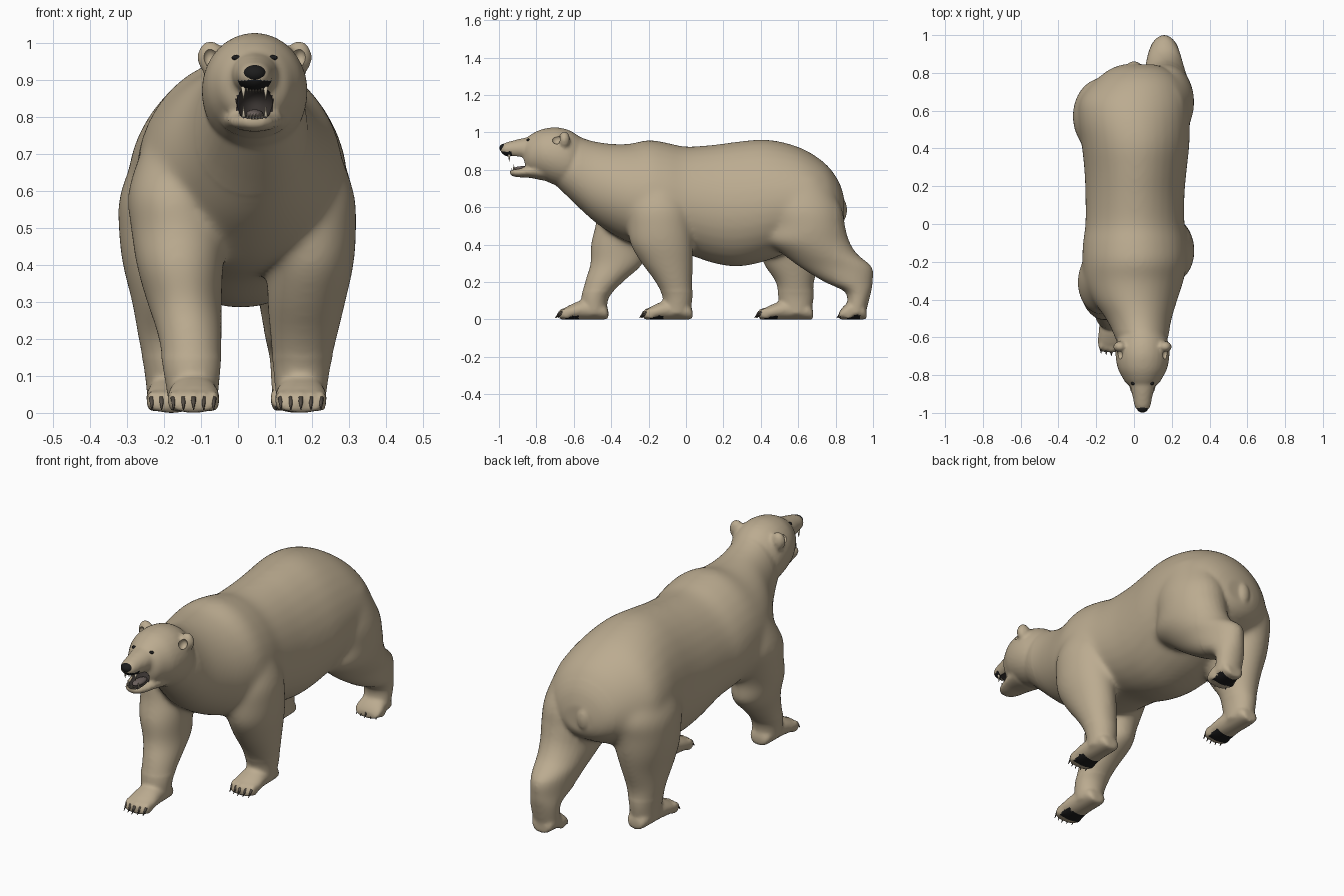
import bpy, bmesh, math
from mathutils import Matrix, Vector
from mathutils.bvhtree import BVHTree

if "Cube" in bpy.data.objects:
    bpy.data.objects.remove(bpy.data.objects["Cube"])

HEAD_X = 0.045


def material(name, color):
    mat = bpy.data.materials.new(name)
    mat.use_nodes = True
    mat.diffuse_color = (*color, 1)
    bsdf = mat.node_tree.nodes["Principled BSDF"]
    bsdf.inputs["Base Color"].default_value = (*color, 1)
    bsdf.inputs["Roughness"].default_value = 0.8
    return mat


fur = material("tan fur", (0.5, 0.41, 0.28))
black = material("black skin", (0.012, 0.012, 0.012))
mouth = material("dark mouth", (0.04, 0.033, 0.03))
tongue_mat = material("grey tongue", (0.15, 0.12, 0.11))
ivory = material("ivory teeth", (0.55, 0.48, 0.36))
horn = material("dark claw", (0.09, 0.075, 0.06))


def smooth_rows(rows, steps=4):
    """Spline through the section rows."""
    out = []
    for i in range(len(rows) - 1):
        quad = (rows[max(i - 1, 0)], rows[i], rows[i + 1], rows[min(i + 2, len(rows) - 1)])
        for k in range(steps):
            t = k / steps
            out.append([0.5 * (2 * b + (c - a) * t + (2 * a - 5 * b + 4 * c - d) * t * t
                               + (3 * b - a - 3 * c + d) * t ** 3) for a, b, c, d in zip(*quad)])
    return out + [list(rows[-1])]


def loft(bm, rows, axis, pear=0.0, sides=32):
    """Rows are (along, centre a, centre b, radius a, radius b)."""
    rings = []
    for t, a, b, ra, rb in smooth_rows(rows):
        ring = []
        for k in range(sides):
            ang = math.tau * k / sides
            u = a + ra * math.cos(ang) * (1 - pear * math.sin(ang))
            v = b + rb * math.sin(ang)
            ring.append(bm.verts.new((u, t, v) if axis == "Y" else (u, v, t)))
        rings.append(ring)
    for low, high in zip(rings, rings[1:]):
        for k in range(sides):
            n = (k + 1) % sides
            bm.faces.new((low[k], low[n], high[n], high[k]))
    bm.faces.new(rings[0])
    bm.faces.new(rings[-1])


def spine(bm, rows, pear=0.0):
    """Rows are (y, centre x, half width, top z, bottom z)."""
    loft(bm, [(y, x, (hi + lo) / 2, w, (hi - lo) / 2) for y, x, w, hi, lo in rows], "Y", pear)


def ball(bm, centre, radii):
    mat = Matrix.Translation(centre) @ Matrix.Diagonal((*radii, 1))
    bmesh.ops.create_uvsphere(bm, u_segments=24, v_segments=16, radius=1, matrix=mat)


def spike(bm, base, tip, radius):
    base, tip = Vector(base), Vector(tip)
    d = tip - base
    mat = Matrix.Translation((base + tip) / 2) @ d.to_track_quat("Z", "Y").to_matrix().to_4x4()
    bmesh.ops.create_cone(bm, cap_ends=True, segments=8, radius1=radius,
                          radius2=radius * 0.15, depth=d.length, matrix=mat)


def finish(name, bm, mats):
    bmesh.ops.recalc_face_normals(bm, faces=bm.faces[:])
    mesh = bpy.data.meshes.new(name)
    bm.to_mesh(mesh)
    bm.free()
    mesh.shade_smooth()
    for m in mats:
        mesh.materials.append(m)
    obj = bpy.data.objects.new(name, mesh)
    bpy.context.scene.collection.objects.link(obj)
    return obj


def bake(obj):
    """Replace the mesh by its modified result."""
    dg = bpy.context.evaluated_depsgraph_get()
    mesh = bpy.data.meshes.new_from_object(obj.evaluated_get(dg))
    obj.modifiers.clear()
    obj.data = mesh


skin = bmesh.new()
claws = bmesh.new()

# Torso and neck
spine(skin, [(-.72, .045, .10, .99, .74), (-.6, .04, .14, .985, .625), (-.5, .025, .175, .955, .53),
             (-.4, .005, .225, .94, .46), (-.3, 0, .262, .94, .41), (-.2, .005, .278, .96, .385),
             (-.1, .005, .275, .945, .37), (0, .005, .262, .925, .35), (.15, .005, .262, .935, .3),
             (.28, .008, .27, .952, .283), (.42, .008, .285, .963, .31), (.55, 0, .295, .94, .36),
             (.66, 0, .285, .895, .4), (.76, .02, .225, .82, .44), (.82, .025, .15, .73, .48),
             (.845, .025, .08, .65, .52)], pear=0.08)
ball(skin, (0, .825, .585), (.04, .037, .065))

# Legs: front right, front left, back right, back left
loft(skin, [(.74, -.15, -.27, .1, .12), (.6, -.172, -.3, .125, .17), (.5, -.16, -.33, .13, .155),
            (.4, -.157, -.365, .118, .145), (.3, -.145, -.37, .102, .142), (.21, -.13, -.432, .088, .107),
            (.12, -.125, -.485, .078, .074), (.03, -.122, -.49, .066, .068)], "Z")
loft(skin, [(.74, .16, -.15, .1, .12), (.6, .187, -.145, .126, .165), (.5, .19, -.14, .13, .172),
            (.4, .195, -.13, .118, .167), (.3, .185, -.1, .106, .138), (.21, .178, -.068, .092, .103),
            (.12, .172, -.045, .077, .08), (.03, .17, -.05, .066, .072)], "Z")
loft(skin, [(.76, -.14, .56, .11, .15), (.6, -.17, .57, .147, .2), (.5, -.174, .57, .149, .19),
            (.4, -.175, .565, .137, .18), (.3, -.175, .565, .112, .152), (.2, -.18, .582, .09, .103),
            (.12, -.182, .588, .072, .095), (.03, -.18, .59, .064, .08)], "Z")
loft(skin, [(.76, .15, .6, .11, .15), (.6, .165, .63, .147, .2), (.5, .17, .65, .148, .2),
            (.42, .17, .65, .14, .222), (.35, .165, .715, .122, .2), (.28, .16, .8, .1, .193),
            (.2, .16, .868, .086, .13), (.14, .16, .922, .074, .066), (.03, .16, .905, .068, .055)], "Z")

# Feet with toes and claws: (centre x, heel y, toe y, half width)
FEET = [(-.12, -.415, -.7, .068), (.17, .035, -.25, .068), (-.18, .68, .365, .066), (.16, .965, .805, .07)]
for cx, heel, toe, w in FEET:
    span = toe - heel
    shape = [(0, .55, .05), (.1, .85, .09), (.45, .95, .104), (.7, 1.05, .08), (.85, .98, .055), (.92, .8, .035)]
    loft(skin, [(heel + span * t, cx, h / 2, w * s, h / 2) for t, s, h in shape], "Y")
    for i in range(-2, 3):
        x = cx + i * w * 0.4
        y = toe + 0.035 + abs(i) * 0.007
        ball(skin, (x, y + .012, .032), (w * .22, .032, .03))
        spike(claws, (x, y - .008, .04), (x, y - .034, .008), .008)

# Skull, muzzle, lower jaw and ears
spine(skin, [(-.56, HEAD_X, .1, .97, .72), (-.62, HEAD_X, .135, 1.01, .7), (-.69, HEAD_X, .143, 1.027, .715),
             (-.76, HEAD_X, .132, 1.02, .745), (-.81, HEAD_X, .108, 1.0, .77), (-.845, HEAD_X, .085, .977, .785),
             (-.868, HEAD_X, .05, .95, .81)])
spine(skin, [(-.76, HEAD_X, .08, .99, .85), (-.86, HEAD_X, .064, .972, .855), (-.92, HEAD_X, .051, .958, .864),
             (-.965, HEAD_X, .042, .945, .874), (-.99, HEAD_X, .026, .93, .892)])
spine(skin, [(-.76, HEAD_X, .095, .85, .742), (-.84, HEAD_X, .077, .825, .758), (-.89, HEAD_X, .062, .812, .76),
             (-.925, HEAD_X, .045, .808, .765), (-.942, HEAD_X, .022, .8, .776)])
for side in (-1, 1):
    ball(skin, (HEAD_X + side * .119, -.65, .96), (.036, .03, .046))

# Fuse the parts into one skin, then relax the large forms
body = finish("body", skin, [fur])
remesh = body.modifiers.new("fuse", "REMESH")
remesh.mode = "VOXEL"
remesh.voxel_size = 0.009
bake(body)
bm = bmesh.new()
bm.from_mesh(body.data)
large = [v for v in bm.verts if -.56 < v.co.y < .8 and v.co.z > .15]
for verts, count in ((bm.verts[:], 3), (large, 22)):
    for _ in range(count):
        bmesh.ops.smooth_vert(bm, verts=verts, factor=0.5, use_axis_x=True, use_axis_y=True, use_axis_z=True)
bm.to_mesh(body.data)
bm.free()

# Hollow out the mouth and the ears
MOUTH, MOUTH_R = Vector((HEAD_X, -.9, .837)), Vector((.053, .1, .047))
hollow = bmesh.new()
ball(hollow, MOUTH, MOUTH_R)
for side in (-1, 1):
    ball(hollow, (HEAD_X + side * .122, -.69, .962), (.019, .026, .025))
cutter = finish("hollow_cutter", hollow, [fur])
cutter.hide_render = True
cut = body.modifiers.new("hollow", "BOOLEAN")
cut.operation = "DIFFERENCE"
cut.solver = "EXACT"
cut.object = cutter
bake(body)
bpy.data.objects.remove(cutter)

# Colour the mouth lining, lips and foot pads
mesh = body.data
mesh.materials.clear()
for m in (fur, black, mouth):
    mesh.materials.append(m)
for p in mesh.polygons:
    c, n = p.center, p.normal
    d = c - MOUTH
    p.material_index = 0
    if sum((d[i] / MOUTH_R[i]) ** 2 for i in range(3)) < 1.06:
        p.material_index = 2
    elif c.y < -.93 and .84 < c.z < .9 and (n.z < -.25 or n.y < -.8):
        p.material_index = 1
    elif c.z < .03 and n.z < -.7:
        for cx, heel, toe, w in FEET:
            if abs(c.x - cx) < w * .85 and toe + .055 < c.y < toe + .125:
                p.material_index = 1
mesh.shade_smooth()
mesh.set_sharp_from_angle(angle=math.radians(50))

finish("claws", claws, [horn])

# Nose, eyes, tongue and teeth
nose = bmesh.new()
ball(nose, (HEAD_X, -.972, .917), (.031, .026, .023))
finish("nose", nose, [black])

surface = BVHTree.FromPolygons([v.co for v in mesh.vertices], [p.vertices for p in mesh.polygons])
eyes = bmesh.new()
for side in (-1, 1):
    x = HEAD_X + side * .05
    hit = surface.ray_cast(Vector((x, -2, .96)), Vector((0, 1, 0)))[0]
    ball(eyes, hit or (x, -.84, .96), (.012, .008, .007))
finish("eyes", eyes, [black])

tongue = bmesh.new()
ball(tongue, (HEAD_X, -.87, .806), (.024, .05, .014))
finish("tongue", tongue, [tongue_mat])

teeth = bmesh.new()
for side in (-1, 1):
    x = HEAD_X + side * .03
    spike(teeth, (x, -.945, .882), (x, -.945, .845), .007)
    spike(teeth, (x, -.918, .79), (x, -.922, .828), .007)
    for i in range(3):
        x = HEAD_X + side * (.004 + i * .008)
        spike(teeth, (x, -.955, .885), (x, -.957, .865), .004)
        spike(teeth, (x, -.929, .79), (x, -.932, .81), .004)
finish("teeth", teeth, [ivory])
